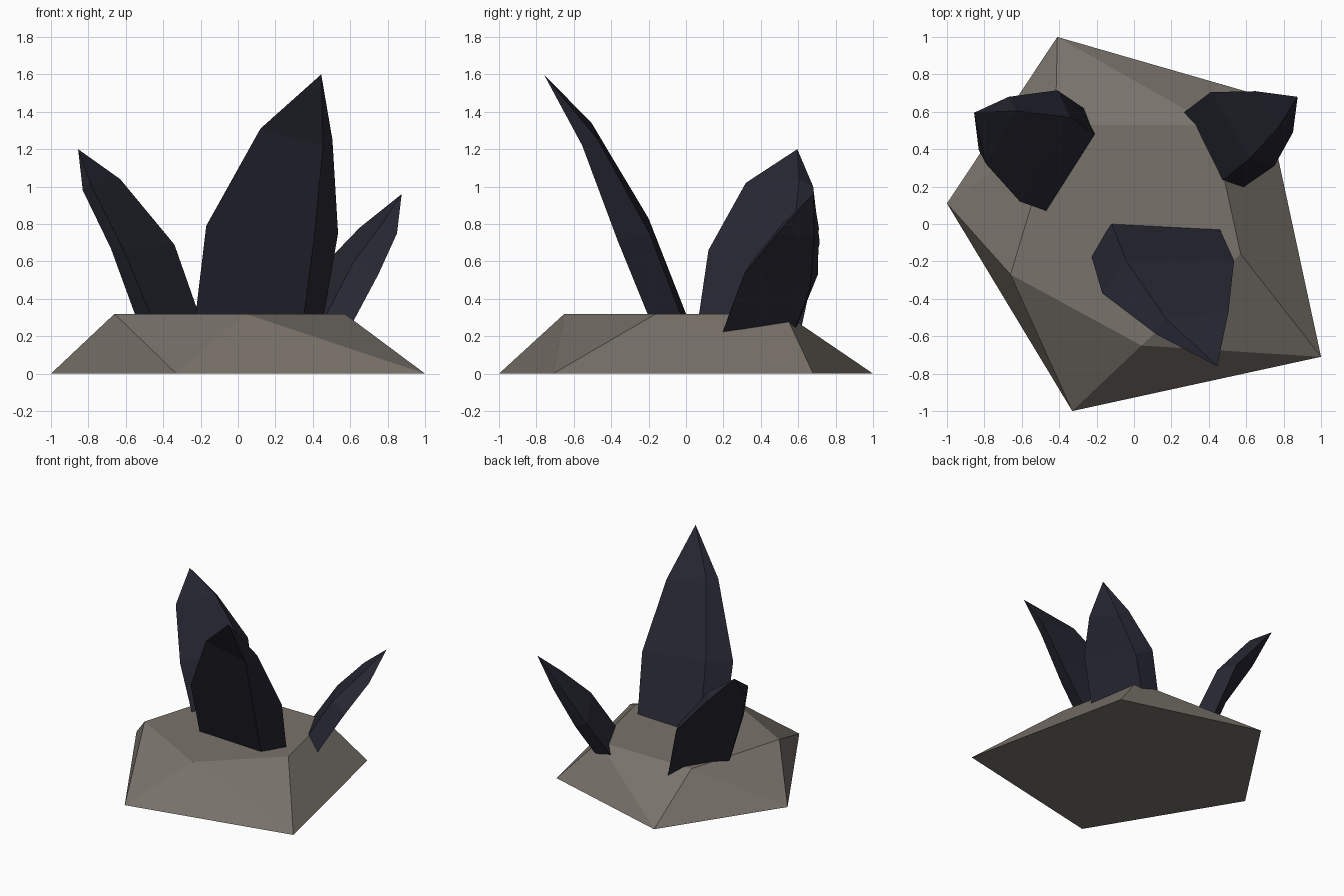
import bpy, bmesh
from mathutils import Vector

if "Cube" in bpy.data.objects:
    bpy.data.objects.remove(bpy.data.objects["Cube"])


def material(name, rgb):
    m = bpy.data.materials.new(name)
    m.diffuse_color = (*rgb, 1)
    m.use_nodes = True
    m.node_tree.nodes["Principled BSDF"].inputs["Base Color"].default_value = m.diffuse_color
    return m


def make_object(name, bm, mat):
    bmesh.ops.recalc_face_normals(bm, faces=bm.faces)
    me = bpy.data.meshes.new(name)
    bm.to_mesh(me)
    bm.free()
    me.materials.append(mat)
    ob = bpy.data.objects.new(name, me)
    bpy.context.collection.objects.link(ob)
    return ob


stone = material("grey_brown_stone", (0.19, 0.17, 0.145))
dark = material("dark_blue_crystal", (0.02, 0.02, 0.033))

# Rock base: irregular five-sided slab joined by a zigzag of triangles
bottom = [(-1, .11), (-.33, -1), (1, -.71), (.70, .68), (-.41, 1)]
top = [(-.66, -.27), (.04, -.65), (.57, -.16), (.42, .53), (-.42, .53)]
bm = bmesh.new()
lo = [bm.verts.new((x, y, 0)) for x, y in bottom]
hi = [bm.verts.new((x, y, .32)) for x, y in top]
for i in range(5):
    j = (i + 1) % 5
    bm.faces.new((lo[i], lo[j], hi[i]))
    bm.faces.new((lo[j], hi[j], hi[i]))
bm.faces.new(lo[::-1])
bm.faces.new(hi)
make_object("rock_base", bm, stone)


# Crystal: three rings of a parallelogram section, closed to a point.
# Each ring is given by its inner corner and the two corners beside it.
def crystal(name, rings, tip):
    loops = []
    for ring in rings:
        a, b, d = (Vector(p) for p in ring)
        loops.append([a, b, b + d - a, d])
    # sink the foot into the rock
    loops.insert(0, [p + (p - q) * .3 for p, q in zip(loops[0], loops[1])])
    del loops[1]
    bm = bmesh.new()
    vs = [[bm.verts.new(p) for p in loop] for loop in loops]
    end = bm.verts.new(tip)
    bm.faces.new(vs[0][::-1])
    for i in range(4):
        j = (i + 1) % 4
        for u, v in zip(vs, vs[1:]):
            bm.faces.new((u[i], u[j], v[j], v[i]))
        bm.faces.new((vs[-1][i], vs[-1][j], end))
    make_object(name, bm, dark)


crystal("tall_front_crystal", [
    [(-.12, 0, .32), (-.225, -.18, .33), (.46, -.03, .32)],
    [(-.04, -.2, .83), (-.17, -.37, .79), (.535, -.195, .75)],
    [(.17, -.505, 1.34), (.12, -.59, 1.31), (.505, -.47, 1.25)],
], (.445, -.76, 1.6))

crystal("left_crystal", [
    [(-.21, .48, .32), (-.27, .62, .26), (-.47, .07, .32)],
    [(-.34, .57, .69), (-.41, .715, .70), (-.61, .12, .66)],
    [(-.63, .605, 1.04), (-.67, .68, 1.0), (-.79, .32, 1.02)],
], (-.855, .595, 1.2))

crystal("right_crystal", [
    [(.475, .235, .32), (.59, .2, .23), (.265, .595, .27)],
    [(.62, .35, .60), (.75, .31, .53), (.41, .705, .53)],
    [(.77, .515, .80), (.85, .49, .75), (.65, .71, .78)],
], (.875, .68, .96))
